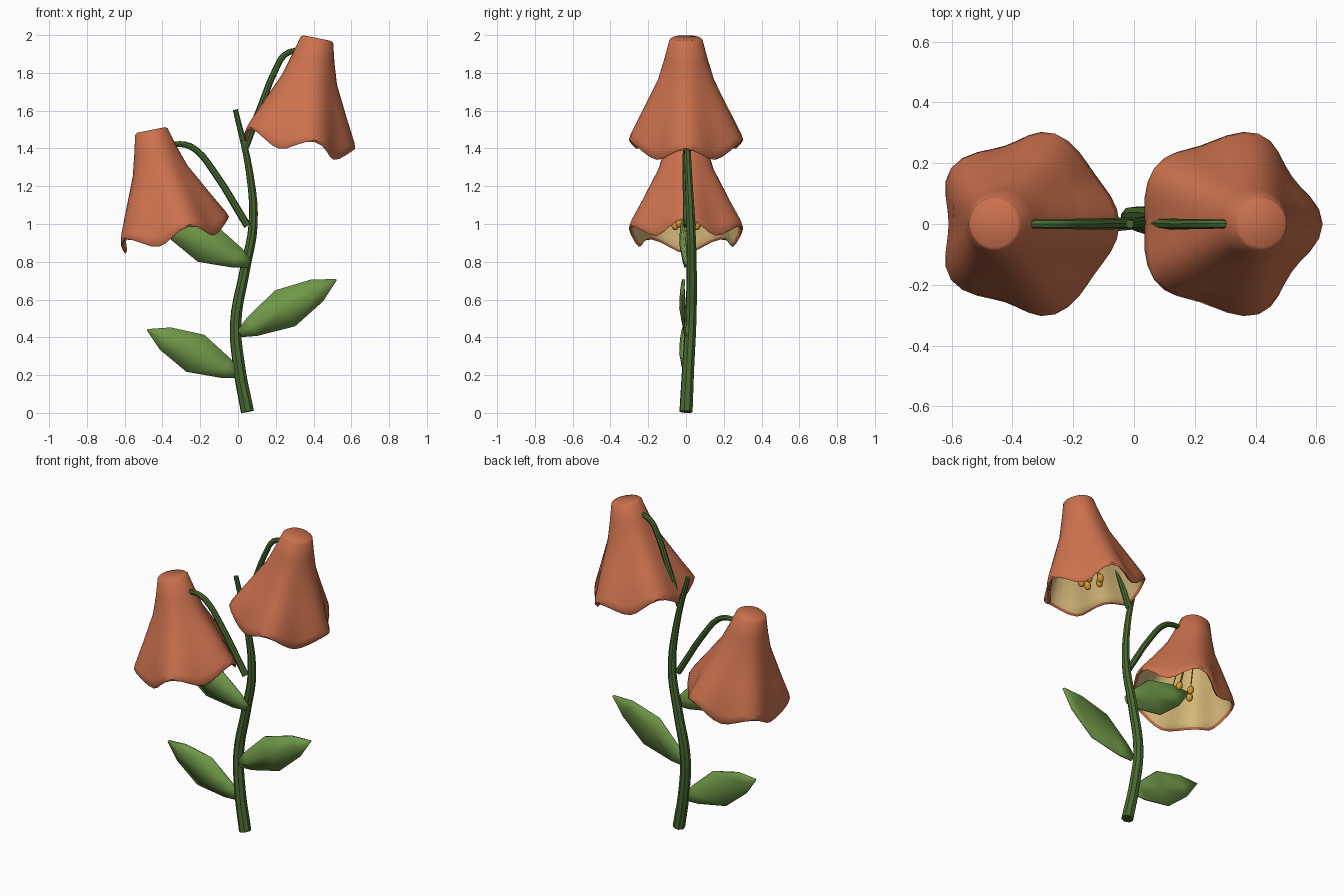
import bpy, bmesh, math
from mathutils import Vector, Matrix

if "Cube" in bpy.data.objects:
    bpy.data.objects.remove(bpy.data.objects["Cube"])


def mat(name, rgb):
    m = bpy.data.materials.new(name)
    m.diffuse_color = (*rgb, 1)
    m.use_nodes = True
    m.node_tree.nodes["Principled BSDF"].inputs["Base Color"].default_value = m.diffuse_color
    return m


ORANGE = mat("petal_orange", (0.60, 0.165, 0.075))
CREAM = mat("lining_cream", (0.70, 0.50, 0.20))
STEM = mat("stem_green", (0.065, 0.14, 0.03))
LEAF = mat("leaf_green", (0.16, 0.31, 0.065))
GOLD = mat("anther_gold", (0.65, 0.30, 0.03))


def smooth(ob, angle=40):
    bpy.ops.object.select_all(action='DESELECT')
    ob.select_set(True)
    bpy.context.view_layer.objects.active = ob
    bpy.ops.object.shade_smooth_by_angle(angle=math.radians(angle))


def finish(name, bm, mats, angle=40):
    bmesh.ops.recalc_face_normals(bm, faces=bm.faces)
    me = bpy.data.meshes.new(name)
    bm.to_mesh(me)
    bm.free()
    for m in mats:
        me.materials.append(m)
    ob = bpy.data.objects.new(name, me)
    bpy.context.collection.objects.link(ob)
    smooth(ob, angle)
    return ob


def tube(name, pts, m, res=3):
    # pts: (x, y, z, radius)
    cu = bpy.data.curves.new(name, 'CURVE')
    cu.dimensions = '3D'
    cu.bevel_depth = 1.0
    cu.bevel_resolution = 2
    cu.resolution_u = res
    cu.use_fill_caps = True
    sp = cu.splines.new('BEZIER')
    sp.bezier_points.add(len(pts) - 1)
    for bp, p in zip(sp.bezier_points, pts):
        bp.co = p[:3]
        bp.radius = p[3]
        bp.handle_left_type = bp.handle_right_type = 'AUTO'
    cu.materials.append(m)
    ob = bpy.data.objects.new(name, cu)
    bpy.context.collection.objects.link(ob)
    bpy.ops.object.select_all(action='DESELECT')
    ob.select_set(True)
    bpy.context.view_layer.objects.active = ob
    bpy.ops.object.convert(target='MESH')
    smooth(bpy.context.object)


# Main stem
tube("main_stem", [(0.05, 0, 0.006, 0.036), (0.005, 0.012, 0.25, 0.033),
                   (-0.012, 0.025, 0.48, 0.031), (0.035, 0.03, 0.75, 0.028),
                   (0.08, 0.025, 1.0, 0.025), (0.06, 0.012, 1.28, 0.02),
                   (-0.014, 0.0, 1.605, 0.014)], STEM, 5)

# Flower stalks
tube("left_stalk", [(0.05, 0.005, 0.99, 0.02), (-0.14, 0, 1.295, 0.018),
                    (-0.22, 0, 1.39, 0.017), (-0.28, 0, 1.42, 0.016),
                    (-0.36, 0, 1.42, 0.014)], STEM)
tube("right_stalk", [(0.04, 0.005, 1.41, 0.02), (0.12, 0, 1.62, 0.018),
                     (0.20, 0, 1.82, 0.017), (0.25, 0, 1.898, 0.016),
                     (0.33, 0, 1.925, 0.014)], STEM)


# Leaves: folded blades with a raised midrib
def leaf(name, base, tip):
    a = Vector((base[0], 0, base[1]))
    d = Vector((tip[0], 0, tip[1])) - a
    n = Vector((-d.z, 0, d.x)).normalized()
    bm = bmesh.new()
    rows = []
    for t, w, y in [(0, 0.02, 0.0), (0.13, 0.055, -0.012), (0.47, 0.108, -0.03),
                    (0.80, 0.065, -0.026), (1, 0.003, -0.012)]:
        c = a + d * t
        rows.append([bm.verts.new(c + n * w * k + Vector((0, y + 0.018 * abs(k) * (w / 0.108), 0)))
                     for k in (-1, 0, 1)])
    for r0, r1 in zip(rows, rows[1:]):
        for i in (0, 1):
            bm.faces.new((r0[i], r0[i + 1], r1[i + 1], r1[i]))
    ob = finish(name, bm, [LEAF], 35)
    so = ob.modifiers.new("thickness", 'SOLIDIFY')
    so.thickness = 0.012
    so.offset = 0


leaf("lower_left_leaf", (0.0, 0.205), (-0.48, 0.44))
leaf("right_leaf", (0.01, 0.42), (0.52, 0.705))
leaf("upper_left_leaf", (0.06, 0.79), (-0.42, 1.02))

# Bell profile: (distance down the axis, radius, material of the band above)
PROFILE = [(0.0, 0.076, 0), (0.010, 0.088, 0), (0.11, 0.114, 0), (0.22, 0.147, 0),
           (0.39, 0.226, 0), (0.53, 0.284, 0), (0.566, 0.292, 0), (0.578, 0.285, 0),
           (0.568, 0.272, 0), (0.53, 0.266, 1), (0.39, 0.210, 1), (0.22, 0.131, 1),
           (0.03, 0.075, 1)]
SEG = 40


def flower(name, top, tilt):
    # local -z runs down the flower axis
    M = Matrix.Translation((top[0], 0, top[1])) @ Matrix.Rotation(tilt, 4, 'Y')
    bm = bmesh.new()
    rings = []
    for s, r, _ in PROFILE:
        wave = min(1, s / 0.57) ** 2
        ring = []
        for i in range(SEG):
            th = 2 * math.pi * i / SEG
            c = math.cos(5 * th)
            rr = r + 0.021 * wave * c
            ring.append(bm.verts.new((rr * math.cos(th), rr * math.sin(th),
                                      -s + 0.036 * wave ** 2 * c)))
        rings.append(ring)
    for k in range(len(rings) - 1):
        for i in range(SEG):
            j = (i + 1) % SEG
            f = bm.faces.new((rings[k][i], rings[k][j], rings[k + 1][j], rings[k + 1][i]))
            f.material_index = PROFILE[k + 1][2]
    bm.faces.new(rings[0])
    bm.faces.new(rings[-1][::-1]).material_index = 1
    bm.transform(M)
    finish(name + "_bell", bm, [ORANGE, CREAM], 50)

    # Stamens: thin filaments with oval anthers
    an = bmesh.new()
    for i in range(5):
        th = 2 * math.pi * (i + 0.5) / 5
        u = Vector((math.cos(th), math.sin(th), 0))
        a, b = u * 0.02 + Vector((0, 0, -0.03)), u * 0.06 + Vector((0, 0, -0.51))
        tube(f"{name}_filament_{i + 1}",
             [(*(M @ a), 0.004), (*(M @ b), 0.003)], GOLD, 1)
        bmesh.ops.create_uvsphere(an, u_segments=10, v_segments=7, radius=0.02,
                                  matrix=M @ Matrix.Translation(b) @ Matrix.Diagonal((1, 1, 1.4, 1)))
    finish(name + "_anthers", an, [GOLD], 60)


flower("left_flower", (-0.46, 1.498), -0.2)
flower("right_flower", (0.42, 1.984), 0.2)
